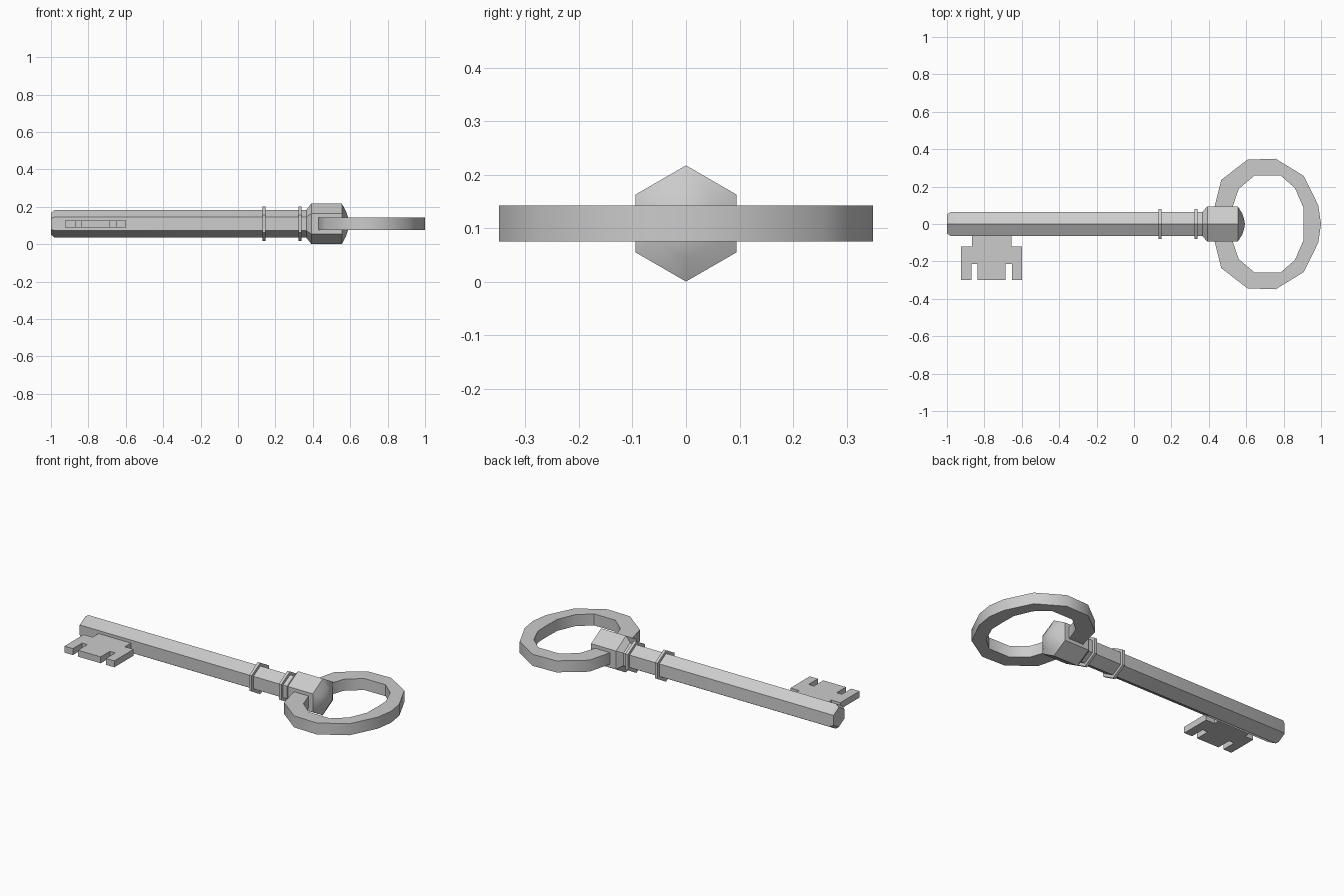
import bpy, bmesh, math

if "Cube" in bpy.data.objects:
    bpy.data.objects.remove(bpy.data.objects["Cube"])

ZC = 0.109  # height of the key's centre line


def finish(name, bm, angle=35):
    bmesh.ops.recalc_face_normals(bm, faces=bm.faces[:])
    me = bpy.data.meshes.new(name)
    bm.to_mesh(me)
    bm.free()
    ob = bpy.data.objects.new(name, me)
    bpy.context.collection.objects.link(ob)
    bpy.ops.object.select_all(action='DESELECT')
    bpy.context.view_layer.objects.active = ob
    ob.select_set(True)
    bpy.ops.object.shade_smooth_by_angle(angle=math.radians(angle))
    return ob


def hex_lathe(name, profile):
    """Six-sided turned part along x from (x, radius) pairs, closed at both ends."""
    bm = bmesh.new()
    rings = []
    for x, r in profile:
        rings.append([bm.verts.new((x, r * math.sin(i * math.pi / 3),
                                    ZC + r * math.cos(i * math.pi / 3))) for i in range(6)])
    for a, b in zip(rings, rings[1:]):
        for i in range(6):
            j = (i + 1) % 6
            bm.faces.new((a[i], a[j], b[j], b[i]))
    bm.faces.new(rings[0])
    bm.faces.new(rings[-1])
    bmesh.ops.remove_doubles(bm, verts=bm.verts[:], dist=0.0005)
    return finish(name, bm)


def plate(name, outline, z0, z1):
    bm = bmesh.new()
    face = bm.faces.new([bm.verts.new((x, y, z0)) for x, y in outline])
    top = bmesh.ops.extrude_face_region(bm, geom=[face])["geom"]
    for v in top:
        if isinstance(v, bmesh.types.BMVert):
            v.co.z = z1
    # extrusion drops the starting face only when regions join, so keep both caps
    if not any(all(abs(v.co.z - z0) < 1e-6 for v in f.verts) for f in bm.faces):
        bm.faces.new([v for v in bm.verts if abs(v.co.z - z0) < 1e-6][:len(outline)])
    return finish(name, bm)


# Shaft with chamfered tip
hex_lathe("shaft", [(-1.0, 0.058), (-0.98, 0.074), (0.40, 0.074)])

# Two thin collars
for n, x in enumerate((0.138, 0.332)):
    hex_lathe(f"collar_{n + 1}", [(x - 0.008, 0.093), (x + 0.008, 0.093)])

# Head block with flared neck and domed end
hex_lathe("head", [(0.365, 0.074), (0.392, 0.1085), (0.555, 0.1085),
                   (0.578, 0.066), (0.588, 0.034), (0.593, 0.0001)])

# Bit with stem and two notches
plate("bit", [(-0.867, -0.04), (-0.867, -0.12), (-0.925, -0.12), (-0.925, -0.30),
              (-0.87, -0.30), (-0.87, -0.213), (-0.836, -0.213), (-0.836, -0.30),
              (-0.688, -0.30), (-0.688, -0.213), (-0.653, -0.213), (-0.653, -0.30),
              (-0.599, -0.30), (-0.599, -0.12), (-0.656, -0.12), (-0.656, -0.04)],
      ZC - 0.019, ZC + 0.019)

# Ring handle: half outlines (outer, inner) mirrored over y = 0
outer = [(0.43, 0.09), (0.467, 0.236), (0.607, 0.344), (0.757, 0.349),
         (0.908, 0.257), (0.985, 0.10), (1.0, 0)]
inner = [(0.525, 0.085), (0.56, 0.188), (0.644, 0.259), (0.783, 0.260),
         (0.86, 0.193), (0.905, 0.09), (0.907, 0)]


def loop(half):
    return half + [(x, -y) for x, y in reversed(half[:-1])]


bm = bmesh.new()
o, i = loop(outer), loop(inner)
sect = [[bm.verts.new((p[0], p[1], z)) for p, z in
         ((a, ZC - 0.034), (a, ZC + 0.034), (b, ZC + 0.034), (b, ZC - 0.034))]
        for a, b in zip(o, i)]
for k, s in enumerate(sect):
    t = sect[(k + 1) % len(sect)]
    for c in range(4):
        d = (c + 1) % 4
        bm.faces.new((s[c], s[d], t[d], t[c]))
finish("ring_handle", bm, 40)
